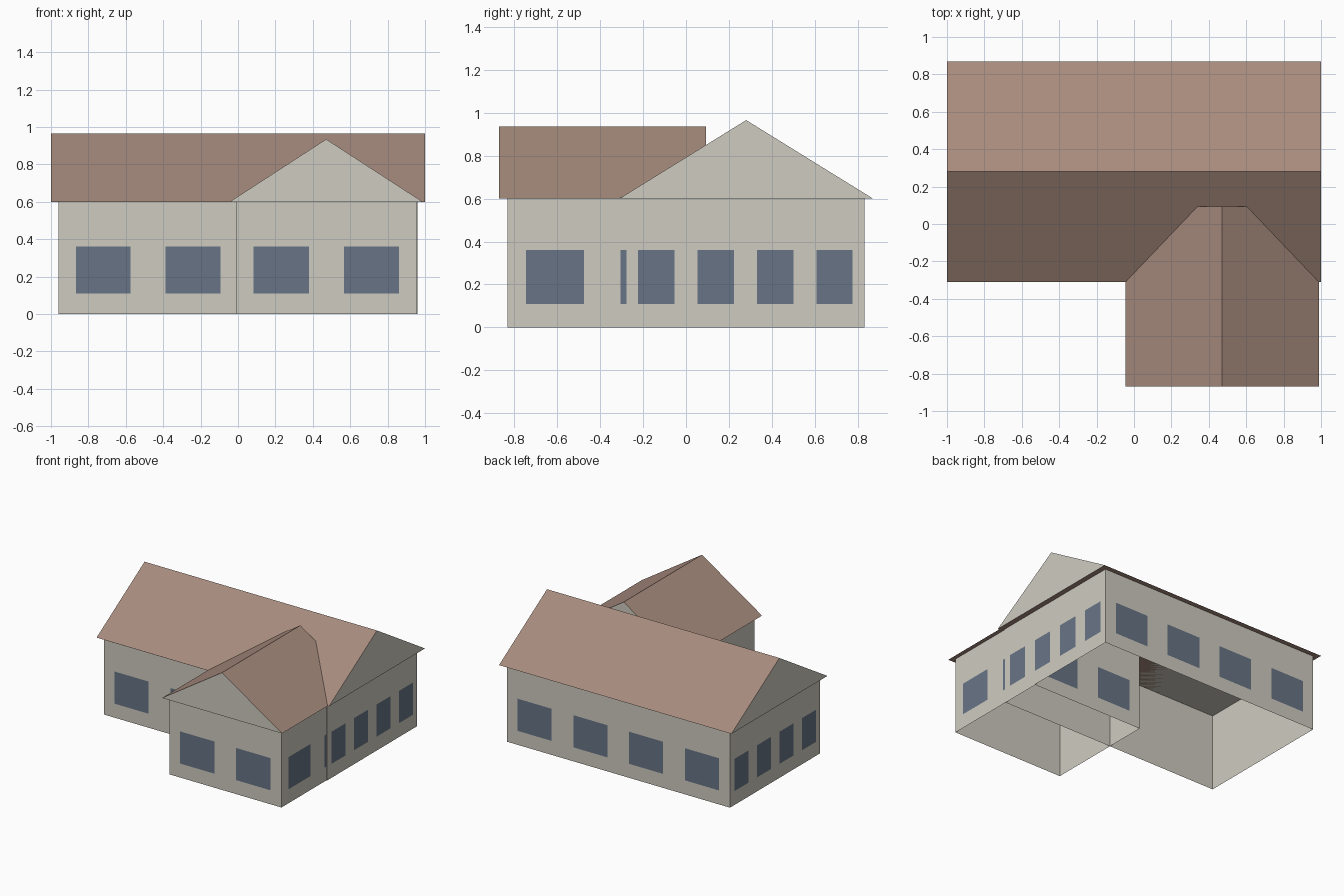
import bpy, bmesh
from mathutils import Vector

if "Cube" in bpy.data.objects:
    bpy.data.objects.remove(bpy.data.objects["Cube"], do_unlink=True)


def material(name, rgb):
    # colours given as sRGB 0-255, stored linear
    lin = [((c / 255 + 0.055) / 1.055) ** 2.4 for c in rgb]
    m = bpy.data.materials.new(name)
    m.use_nodes = True
    m.diffuse_color = (*lin, 1)
    m.node_tree.nodes["Principled BSDF"].inputs["Base Color"].default_value = (*lin, 1)
    return m


WALL = material("stone wall", (206, 203, 192))
ROOF = material("brown roof", (167, 139, 125))
GLASS = material("blue window", (104, 116, 134))

WALL_TOP = 0.6
SILL, LINTEL = 0.11, 0.36


def finish(name, bm, *mats):
    me = bpy.data.meshes.new(name)
    bm.to_mesh(me)
    bm.free()
    for m in mats:
        me.materials.append(m)
    ob = bpy.data.objects.new(name, me)
    bpy.context.collection.objects.link(ob)
    return ob


def walls(name, x0, x1, y0, y1):
    # box with an open underside
    bm = bmesh.new()
    bmesh.ops.create_cube(bm, size=1)
    for v in bm.verts:
        v.co = ((x0 + x1) / 2 + v.co.x * (x1 - x0),
                (y0 + y1) / 2 + v.co.y * (y1 - y0),
                (v.co.z + 0.5) * WALL_TOP)
    floor = [f for f in bm.faces if f.normal.z < -0.5]
    bmesh.ops.delete(bm, geom=floor, context='FACES_ONLY')
    finish(name, bm, WALL)


def windows(name, x0, x1, y0, y1, count_x, count_y):
    # evenly spaced flat panes on all four sides
    bm = bmesh.new()
    corners = [Vector(c) for c in ((x0, y0), (x1, y0), (x1, y1), (x0, y1))]
    for i, a in enumerate(corners):
        side = corners[(i + 1) % 4] - a
        out = Vector((side.y, -side.x)).normalized() * 0.002
        count = (count_x, count_y)[i % 2]
        for k in range(count):
            mid = (k + 0.5) / count
            half = 0.305 / count
            l = a + side * (mid - half) + out
            r = a + side * (mid + half) + out
            bm.faces.new([bm.verts.new((p.x, p.y, z)) for p, z in
                          ((l, SILL), (r, SILL), (r, LINTEL), (l, LINTEL))])
    finish(name, bm, GLASS)


def gable_roof(name, x0, x1, y0, y1, peak, along_x):
    # triangular prism: brown slopes and soffit, wall-coloured gable ends
    if along_x:
        ym = (y0 + y1) / 2
        ends = [[(x, y0, WALL_TOP), (x, y1, WALL_TOP), (x, ym, peak)] for x in (x0, x1)]
    else:
        xm = (x0 + x1) / 2
        ends = [[(x0, y, WALL_TOP), (x1, y, WALL_TOP), (xm, y, peak)] for y in (y0, y1)]
    bm = bmesh.new()
    a, b = [[bm.verts.new(c) for c in tri] for tri in ends]
    for tri in (a, b):
        bm.faces.new(tri).material_index = 1
    for i in range(3):
        j = (i + 1) % 3
        bm.faces.new((a[i], a[j], b[j], b[i]))
    bmesh.ops.recalc_face_normals(bm, faces=bm.faces)
    finish(name, bm, ROOF, WALL)


# main house
main = (-0.96, 0.96, -0.277, 0.83)
walls("main_walls", *main)
windows("main_windows", *main, 4, 4)
gable_roof("main_roof", -1, 1, -0.31, 0.87, 0.965, True)

# front wing, running back into the main house
wing = (-0.01, 0.955, -0.83, 0.05)
walls("wing_walls", *wing)
windows("wing_windows", *wing, 2, 2)
gable_roof("wing_roof", -0.045, 0.988, -0.87, 0.093, 0.935, False)
